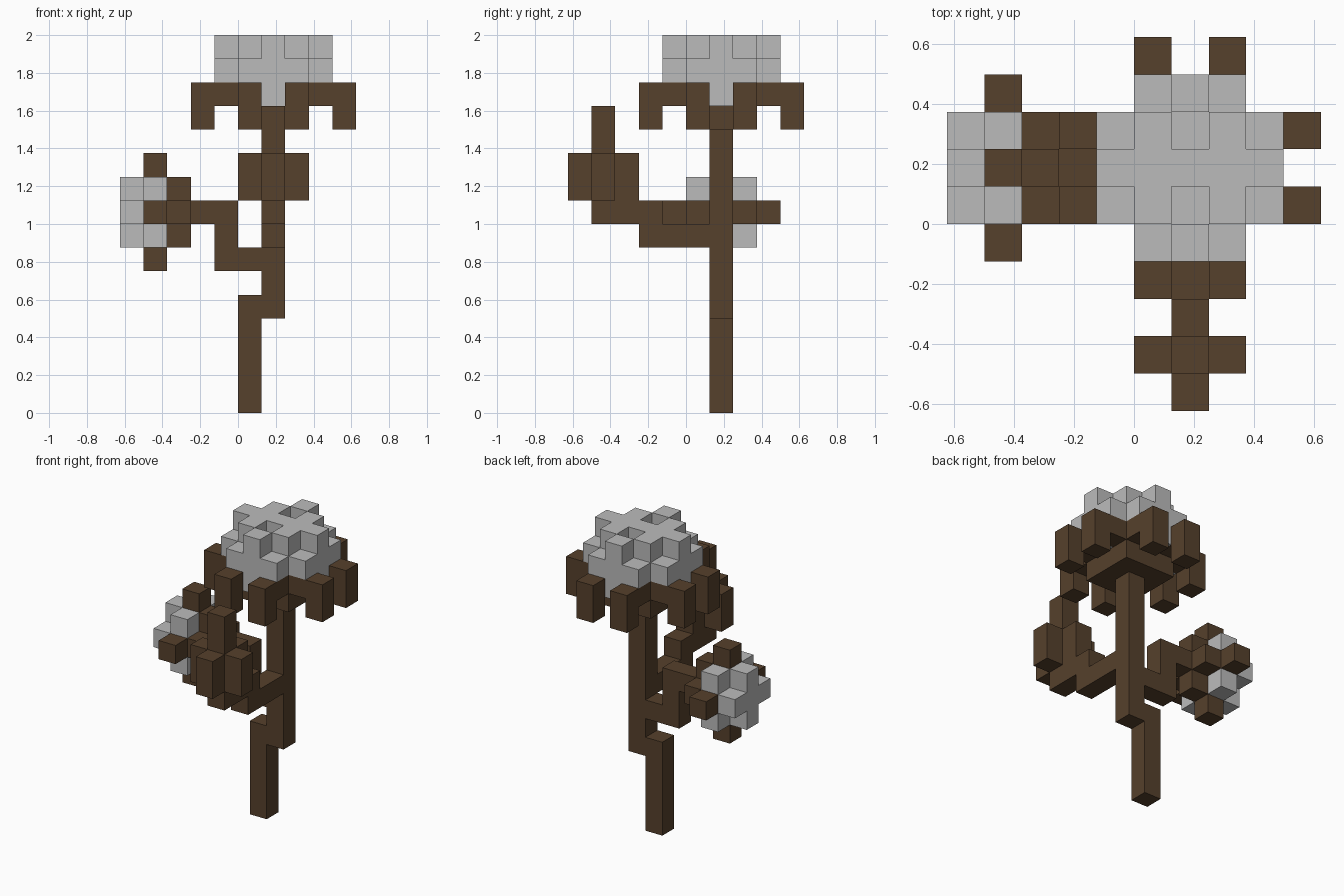
import bpy
import bmesh
from mathutils import Vector

cube = bpy.data.objects.get("Cube")
if cube:
    bpy.data.objects.remove(cube, do_unlink=True)

U = 0.125  # edge of one block


def make_material(name, rgb):
    mat = bpy.data.materials.new(name)
    mat.use_nodes = True
    col = (*rgb, 1.0)
    mat.diffuse_color = col
    mat.node_tree.nodes["Principled BSDF"].inputs["Base Color"].default_value = col
    return mat


BROWN = make_material("bark brown", (0.093, 0.052, 0.025))
GREY = make_material("pale grey", (0.50, 0.50, 0.50))


def span(x, y, z):
    """Cells of a box; each argument is one index or an inclusive (low, high) pair."""
    rs = [range(a[0], a[1] + 1) if isinstance(a, tuple) else range(a, a + 1)
          for a in (x, y, z)]
    return {(i, j, k) for i in rs[0] for j in rs[1] for k in rs[2]}


def blocks(name, cells, mat):
    """Skin a set of unit cells, leaving out the faces between neighbours."""
    bm = bmesh.new()
    for c in cells:
        centre = Vector(c) + Vector((0.5, 0.5, 0.5))
        for axis in range(3):
            for s in (-1, 1):
                n = Vector((0, 0, 0))
                n[axis] = s
                if tuple(int(a + b) for a, b in zip(c, n)) in cells:
                    continue
                u = Vector((0, 0, 0))
                u[(axis + 1) % 3] = 0.5
                v = n.cross(u)
                mid = centre + n * 0.5
                bm.faces.new([bm.verts.new((mid + a * u + b * v) * U)
                              for a, b in ((-1, -1), (1, -1), (1, 1), (-1, 1))])
    bmesh.ops.remove_doubles(bm, verts=bm.verts, dist=1e-4)
    mesh = bpy.data.meshes.new(name)
    bm.to_mesh(mesh)
    bm.free()
    mesh.materials.append(mat)
    obj = bpy.data.objects.new(name, mesh)
    bpy.context.collection.objects.link(obj)
    return obj


def four_way(cells):
    """Repeat cells by quarter turns around the upright through cell (1, 1)."""
    out = set()
    for x, y, z in cells:
        a, b = x - 1, y - 1
        for _ in range(4):
            out.add((a + 1, b + 1, z))
            a, b = -b, a
    return out


# Stem, with a sideways step part way up
blocks("stem", span(0, 1, (0, 4)) | span(1, 1, (4, 12)), BROWN)

# Branches
blocks("front_branch", span(1, (-2, 0), 7) | span(1, (-4, -2), 8), BROWN)
blocks("side_branch",
       span((-1, 0), 1, 6) | span(-1, 1, (6, 8)) | span((-3, -1), 1, 8), BROWN)

# Closed bud on the front branch
blocks("bud",
       span((0, 2), -4, (9, 10)) | span(1, (-5, -3), (9, 10)) | span(1, -4, (9, 12)),
       BROWN)

# Side flower, facing -x
blocks("side_flower_base", span(-3, (0, 2), 8) | span(-3, 1, (7, 9)), BROWN)
blocks("side_flower_head",
       span(-4, (0, 2), (7, 9)) | span(-5, (0, 2), 8) | span(-5, 1, (7, 9)), GREY)
for i, (y, z) in enumerate(((-1, 8), (3, 8), (1, 6), (1, 10))):
    blocks(f"side_flower_petal_{i + 1}", span(-4, y, z), BROWN)

# Top flower: cup, drooping petals and domed head
blocks("top_flower_cup", span((0, 2), (0, 2), 12), BROWN)
petals = four_way(span(0, -1, 13) | span(2, -1, 13)
                  | span(0, -2, (12, 13)) | span(2, -2, (12, 13)))
blocks("top_flower_petals", petals, BROWN)
head = span((0, 2), (0, 2), 13) | four_way({(1, -1, 13)})
head |= span((-1, 3), (0, 2), 14) | span((0, 2), (-1, 3), 14)
crown = span((0, 2), (0, 2), 15) | four_way({(1, -1, 15)})
head |= crown - {(1, 0, 15), (1, 2, 15)}
blocks("top_flower_head", head, GREY)
